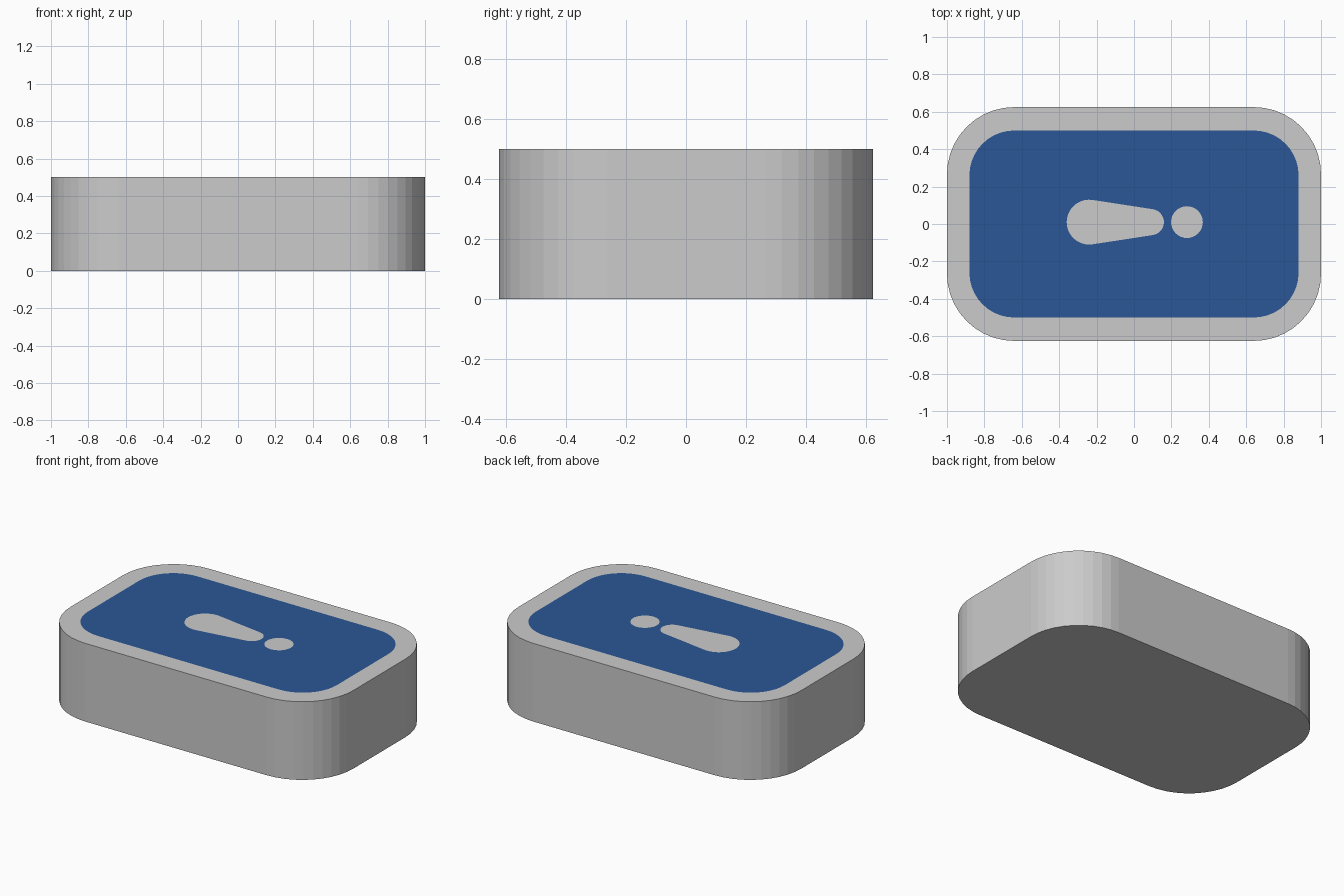
import bpy, bmesh, math

if "Cube" in bpy.data.objects:
    bpy.data.objects.remove(bpy.data.objects["Cube"])

H = 0.5


def arc(cx, cy, r, a0, a1, n):
    return [(cx + r * math.cos(math.radians(a0 + (a1 - a0) * i / n)),
             cy + r * math.sin(math.radians(a0 + (a1 - a0) * i / n))) for i in range(n + 1)]


def rounded_rect(hx, hy, r, n):
    pts = []
    for k, (sx, sy) in enumerate([(1, 1), (-1, 1), (-1, -1), (1, -1)]):
        pts += arc(sx * (hx - r), sy * (hy - r), r, 90 * k, 90 * k + 90, n)
    return pts


def material(name, color):
    m = bpy.data.materials.new(name)
    m.diffuse_color = (*color, 1)
    m.use_nodes = True
    m.node_tree.nodes["Principled BSDF"].inputs["Base Color"].default_value = m.diffuse_color
    return m


grey = material("light grey", (0.60, 0.60, 0.60))
blue = material("panel blue", (0.024, 0.095, 0.31))

bm = bmesh.new()


def loop(pts, z):
    vs = [bm.verts.new((x, y, z)) for x, y in pts]
    es = [bm.edges.new((vs[i], vs[(i + 1) % len(vs)])) for i in range(len(vs))]
    return vs, es


def fill(edges, index):
    # flat fill between an outer outline and its holes
    res = bmesh.ops.triangle_fill(bm, edges=edges, use_beauty=True, normal=(0, 0, 1))
    for f in res["geom"]:
        if isinstance(f, bmesh.types.BMFace):
            f.material_index = index


# outlines of the case, the blue panel and the two inlaid marks
outline = rounded_rect(1.0, 0.625, 0.36, 10)
low, _ = loop(outline, 0)
top, top_e = loop(outline, H)
_, panel_e = loop(rounded_rect(0.88, 0.5, 0.24, 10), H)
taper, taper_e = loop(arc(-0.24, 0.01, 0.12, 82, 278, 20) + arc(0.09, 0.01, 0.07, -82, 82, 16), H)
dot, dot_e = loop(arc(0.283, 0.01, 0.085, 0, 348.75, 31), H)

# top: grey rim, blue panel, grey marks
fill(top_e + panel_e, 0)
fill(panel_e + taper_e + dot_e, 1)
bm.faces.new(taper)
bm.faces.new(dot)

# walls and underside
n = len(low)
for i in range(n):
    j = (i + 1) % n
    bm.faces.new((low[i], low[j], top[j], top[i]))
bm.faces.new(low[::-1])
bmesh.ops.recalc_face_normals(bm, faces=bm.faces)

mesh = bpy.data.meshes.new("case")
bm.to_mesh(mesh)
bm.free()
mesh.materials.append(grey)
mesh.materials.append(blue)
case = bpy.data.objects.new("case", mesh)
bpy.context.collection.objects.link(case)
